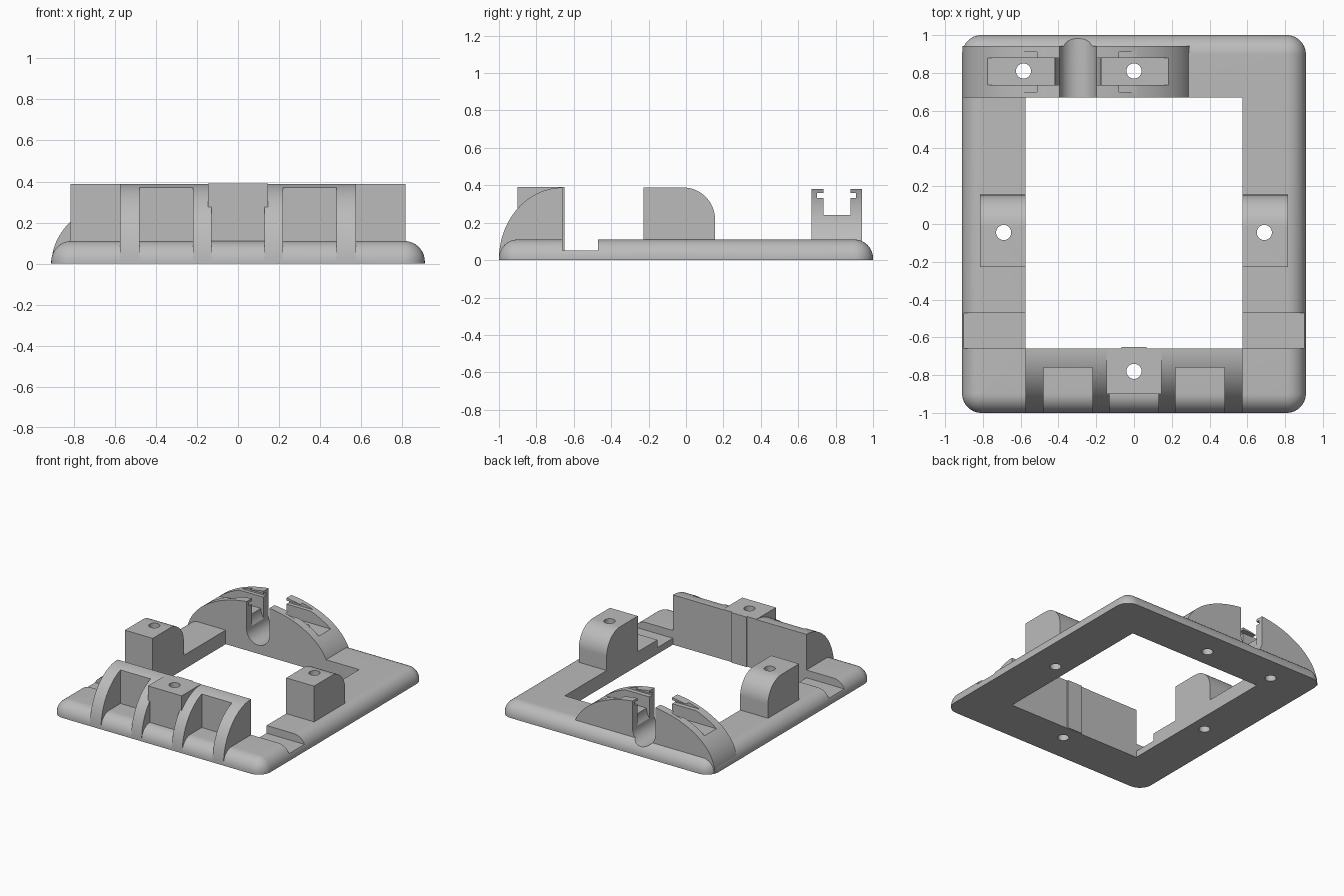
import bpy
import bmesh
from math import sin, cos, pi, radians

if "Cube" in bpy.data.objects:
    bpy.data.objects.remove(bpy.data.objects["Cube"], do_unlink=True)

grey = bpy.data.materials.new("plain grey")
grey.use_nodes = True
grey.diffuse_color = (0.5, 0.5, 0.5, 1)
grey.node_tree.nodes["Principled BSDF"].inputs["Base Color"].default_value = grey.diffuse_color


def loft(name, rings):
    """Closed solid through a stack of rings with equal point counts."""
    bm = bmesh.new()
    loops = [[bm.verts.new(p) for p in ring] for ring in rings]
    n = len(loops[0])
    for a, b in zip(loops, loops[1:]):
        for i in range(n):
            j = (i + 1) % n
            bm.faces.new((a[i], a[j], b[j], b[i]))
    bm.faces.new(loops[0])
    bm.faces.new(loops[-1])
    bmesh.ops.recalc_face_normals(bm, faces=bm.faces)
    mesh = bpy.data.meshes.new(name)
    bm.to_mesh(mesh)
    bm.free()
    mesh.materials.append(grey)
    obj = bpy.data.objects.new(name, mesh)
    bpy.context.collection.objects.link(obj)
    return obj


def prism(name, axis, pts, lo, hi):
    """Extrude a 2D outline along x, y or z."""
    place = {"x": lambda p, t: (t, p[0], p[1]),
             "y": lambda p, t: (p[0], t, p[1]),
             "z": lambda p, t: (p[0], p[1], t)}[axis]
    return loft(name, [[place(p, t) for p in pts] for t in (lo, hi)])


def box(name, x0, x1, y0, y1, z0, z1):
    return prism(name, "z", [(x0, y0), (x1, y0), (x1, y1), (x0, y1)], z0, z1)


def arc(cx, cy, rx, ry, start, end, steps=24):
    angles = [radians(start + (end - start) * i / steps) for i in range(steps + 1)]
    return [(cx + rx * cos(a), cy + ry * sin(a)) for a in angles]


def cut(obj, cutters):
    for c in cutters:
        c.hide_render = True
        mod = obj.modifiers.new("cut", "BOOLEAN")
        mod.operation = "DIFFERENCE"
        mod.solver = "EXACT"
        mod.object = c
    graph = bpy.context.evaluated_depsgraph_get()
    mesh = bpy.data.meshes.new_from_object(obj.evaluated_get(graph))
    obj.modifiers.clear()
    obj.data = mesh


# Cutters shared between parts
def hole(x, y):
    return prism("hole_cutter", "z", arc(x, y, 0.04, 0.04, 0, 352.5, 47), -1, 1)


side_holes = [hole(s * 0.69, -0.045) for s in (-1, 1)]
front_hole = hole(0, -0.78)
back_holes = [hole(-0.585, 0.81), hole(0, 0.81)]

MID = -0.297


def u_groove(radius, z, y0, y1):
    outline = arc(MID, z, radius, radius, 180, 360) + [(MID + radius, 1), (MID - radius, 1)]
    return prism("groove_cutter", "y", outline, y0, y1)


groove = u_groove(0.098, 0.165, 0.6, 1.1)


# Base frame with rounded rim
def rim_ring(inset, z, r=0.102):
    ring = []
    for sx, sy, start in ((1, 1, 0), (-1, 1, 90), (-1, -1, 180), (1, -1, 270)):
        rad = r - inset
        ring += [(x, y, z) for x, y in
                 arc(sx * (0.91 - r), sy * (1 - r), rad, rad, start, start + 90, 10)]
    return ring


R = 0.1
rings = [rim_ring(0, 0)]
for i in range(13):
    a = pi / 2 * i / 12
    rings.append(rim_ring(R * (1 - cos(a)), 0.01 + R * sin(a)))
base = loft("base_frame", rings)
opening = box("opening_cutter", -0.575, 0.575, -0.66, 0.67, -1, 1)
notches = [box("side_notch_cutter", min(s * 0.5, s), max(s * 0.5, s),
               -0.66, -0.47, 0.05, 1) for s in (-1, 1)]
cut(base, [opening, groove, front_hole] + notches + side_holes + back_holes)
parts = [base]

# Side blocks with a rounded rear top edge
block_outline = [(0.155, 0.09), (-0.228, 0.09), (-0.228, 0.388)] + arc(-0.015, 0.218, 0.17, 0.17, 90, 0)
for side, x0, h in (("right", -0.815, side_holes[0]), ("left", 0.575, side_holes[1])):
    block = prism(side + "_block", "x", block_outline, x0, x0 + 0.24)
    cut(block, [h])
    parts.append(block)

# Front wall: curved ribs with pockets between them
wall_outline = [(-0.66, 0.005)] + arc(-0.66, 0.005, 0.34, 0.383, 180, 90, 32)
wall = prism("front_wall", "x", wall_outline, -0.575, 0.575)
pockets = [box("pocket_cutter", x - 0.13, x + 0.13, -1.1, y, -1, 1)
           for x, y in ((-0.35, -0.76), (0.35, -0.76), (0, -0.85))]
cut(wall, pockets + [front_hole])
parts.append(wall)

# Front block with the screw hole, and the strip behind it
front_block = box("front_block", -0.145, 0.145, -0.9, -0.66, 0.05, 0.39)
cut(front_block, [front_hole])
parts.append(front_block)
parts.append(box("rear_strip", -0.065, 0.065, -0.67, -0.65, 0.001, 0.39))

# Back arch with lengthwise slot, undercut and cable groove
arch = prism("back_arch", "y", arc(MID, 0.004, 0.611, 0.381, 0, 180, 64), 0.67, 0.942)
slot = box("slot_cutter", -1, 1, 0.735, 0.88, 0.24, 1)
undercut = box("undercut_cutter", -0.8, 0.2, 0.7, 0.91, 0.333, 0.36)
wide_groove = u_groove(0.122, 0.24, 0.735, 0.88)
cut(arch, [slot, undercut, groove, wide_groove] + back_holes)
parts.append(arch)

# Remove the cutters and smooth the rounded faces
for obj in [o for o in bpy.data.objects if o.name.split(".")[0].endswith("_cutter")]:
    bpy.data.objects.remove(obj, do_unlink=True)
bpy.ops.object.select_all(action="DESELECT")
for obj in parts:
    obj.select_set(True)
bpy.context.view_layer.objects.active = base
bpy.ops.object.shade_smooth_by_angle(angle=radians(30))
